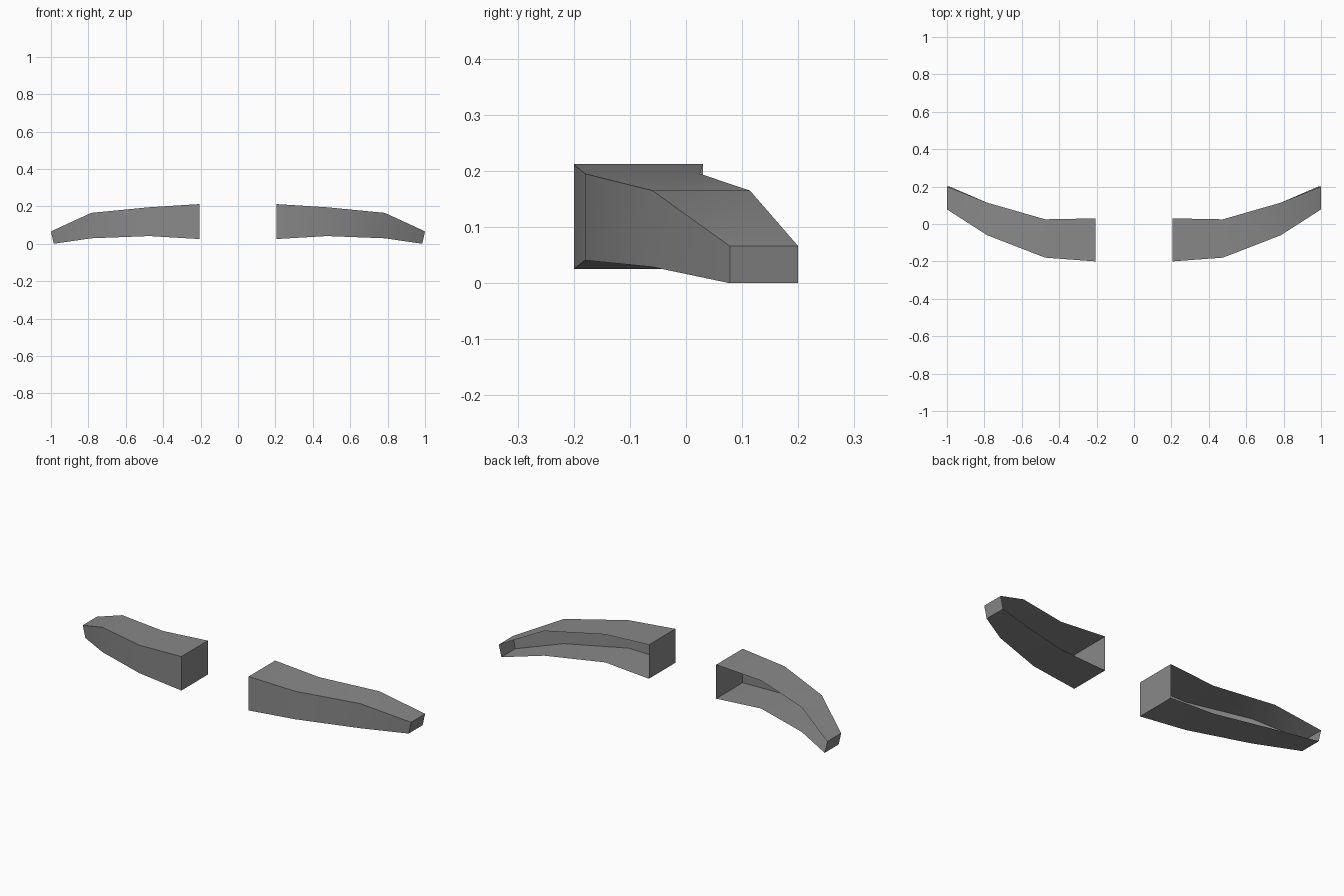
import bpy, bmesh, math

cube = bpy.data.objects.get("Cube")
if cube:
    bpy.data.objects.remove(cube, do_unlink=True)

# Plain grey plastic
grey = bpy.data.materials.new("mid grey")
grey.use_nodes = True
colour = (0.25, 0.25, 0.25, 1)
grey.diffuse_color = colour
grey.node_tree.nodes["Principled BSDF"].inputs["Base Color"].default_value = colour

# Cross-sections from the inner end to the tip:
# top x, bottom x, front y, back y, bottom z, top z
sections = [
    (0.205, 0.205, -0.20, 0.03, 0.025, 0.212),
    (0.475, 0.475, -0.18, 0.025, 0.041, 0.195),
    (0.785, 0.785, -0.06, 0.114, 0.029, 0.165),
    (1.0, 0.985, 0.078, 0.20, 0.0, 0.066),
]

# Bumper corner: channel open at the back, closed at both ends
bm = bmesh.new()
rings = []
for top_x, low_x, front, back, low, top in sections:
    corners = [(top_x, back, top), (top_x, front, top),
               (low_x, front, low), (low_x, back, low)]
    rings.append([bm.verts.new(c) for c in corners])
for a, b in zip(rings, rings[1:]):
    for i in range(3):
        bm.faces.new((a[i], a[i + 1], b[i + 1], b[i]))
bm.faces.new(rings[0][::-1])
bm.faces.new(rings[-1])

mesh = bpy.data.meshes.new("bumper_corners")
bm.to_mesh(mesh)
bm.free()
mesh.materials.append(grey)
bumper = bpy.data.objects.new("bumper_corners", mesh)
bpy.context.collection.objects.link(bumper)

# Smooth along the length, crisp at the long edges
bpy.ops.object.select_all(action="DESELECT")
bumper.select_set(True)
bpy.context.view_layer.objects.active = bumper
bpy.ops.object.shade_smooth_by_angle(angle=math.radians(30))

# Opposite corner
mirror = bumper.modifiers.new("mirror", "MIRROR")
mirror.use_axis = (True, False, False)
mirror.use_mirror_merge = False
